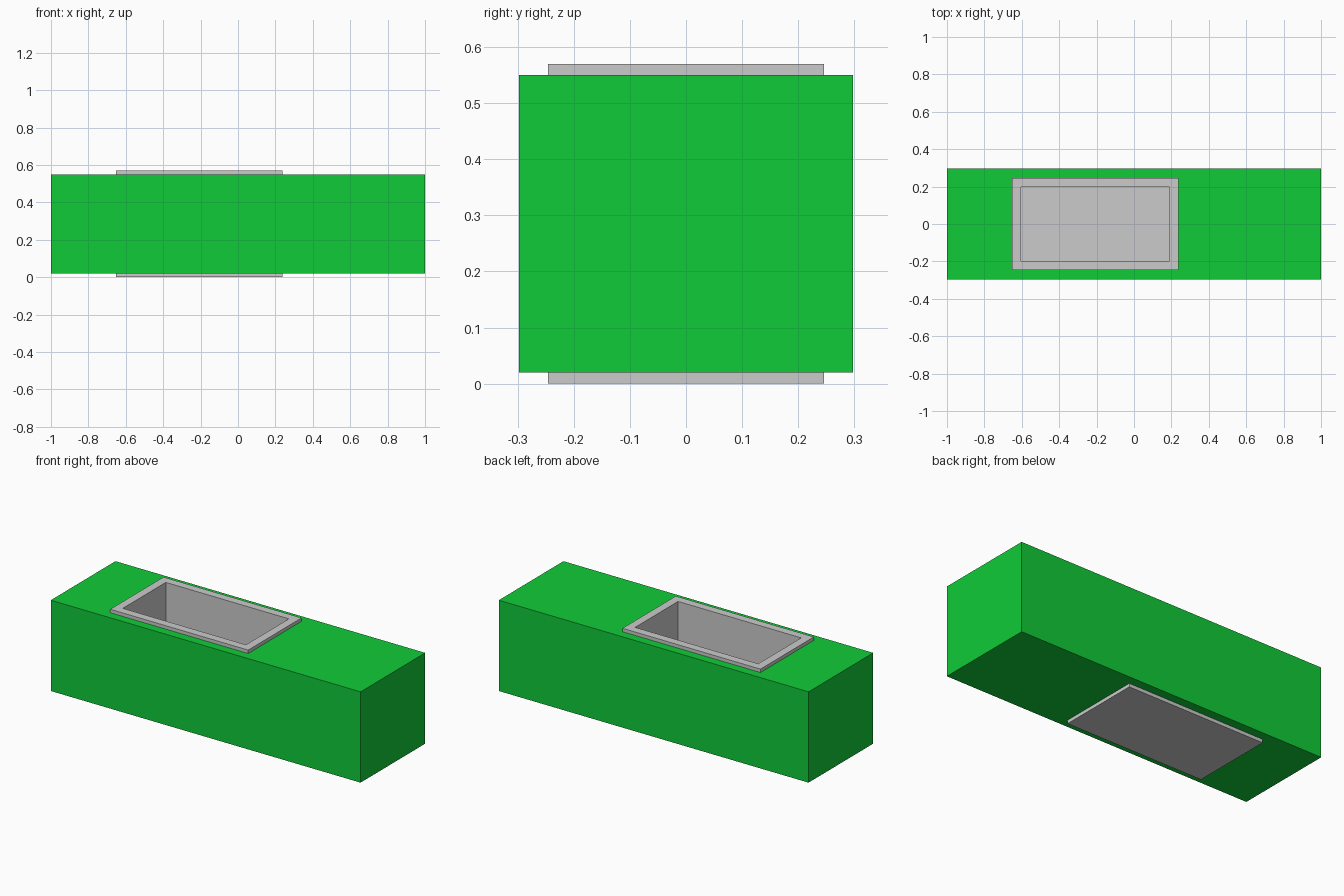
import bpy, bmesh

if "Cube" in bpy.data.objects:
    bpy.data.objects.remove(bpy.data.objects["Cube"])


def rect(x0, x1, y, z):
    return [(x0, -y, z), (x1, -y, z), (x1, y, z), (x0, y, z)]


def ring_solid(name, rects, closed, color=None):
    """Bridge successive rectangles; join last to first if closed, else cap both ends."""
    bm = bmesh.new()
    rings = [[bm.verts.new(p) for p in r] for r in rects]
    pairs = list(zip(rings, rings[1:]))
    if closed:
        pairs.append((rings[-1], rings[0]))
    else:
        bm.faces.new(rings[0])
        bm.faces.new(rings[-1])
    for a, b in pairs:
        for i in range(4):
            j = (i + 1) % 4
            bm.faces.new((a[i], a[j], b[j], b[i]))
    bmesh.ops.recalc_face_normals(bm, faces=bm.faces)
    mesh = bpy.data.meshes.new(name)
    bm.to_mesh(mesh)
    bm.free()
    obj = bpy.data.objects.new(name, mesh)
    bpy.context.collection.objects.link(obj)
    if color:
        mat = bpy.data.materials.new(name + "_paint")
        mat.diffuse_color = color
        mat.use_nodes = True
        mat.node_tree.nodes["Principled BSDF"].inputs["Base Color"].default_value = mat.diffuse_color
        mesh.materials.append(mat)
    return obj


X0, X1, Y = -0.653, 0.238, 0.246   # tub outline
WALL = 0.048

# Long green block with a rectangular opening through it for the tub
ring_solid("block", [
    rect(-1, 1, 0.298, 0.02),
    rect(-1, 1, 0.298, 0.55),
    rect(X0, X1, Y, 0.55),
    rect(X0, X1, Y, 0.02),
], True, (0.005, 0.6, 0.04, 1))

# Grey open-topped tub, slightly proud of the block above and below
ring_solid("tub", [
    rect(X0, X1, Y, 0.0),
    rect(X0, X1, Y, 0.57),
    rect(X0 + WALL, X1 - WALL, Y - WALL, 0.57),
    rect(X0 + WALL, X1 - WALL, Y - WALL, 0.05),
], False)
